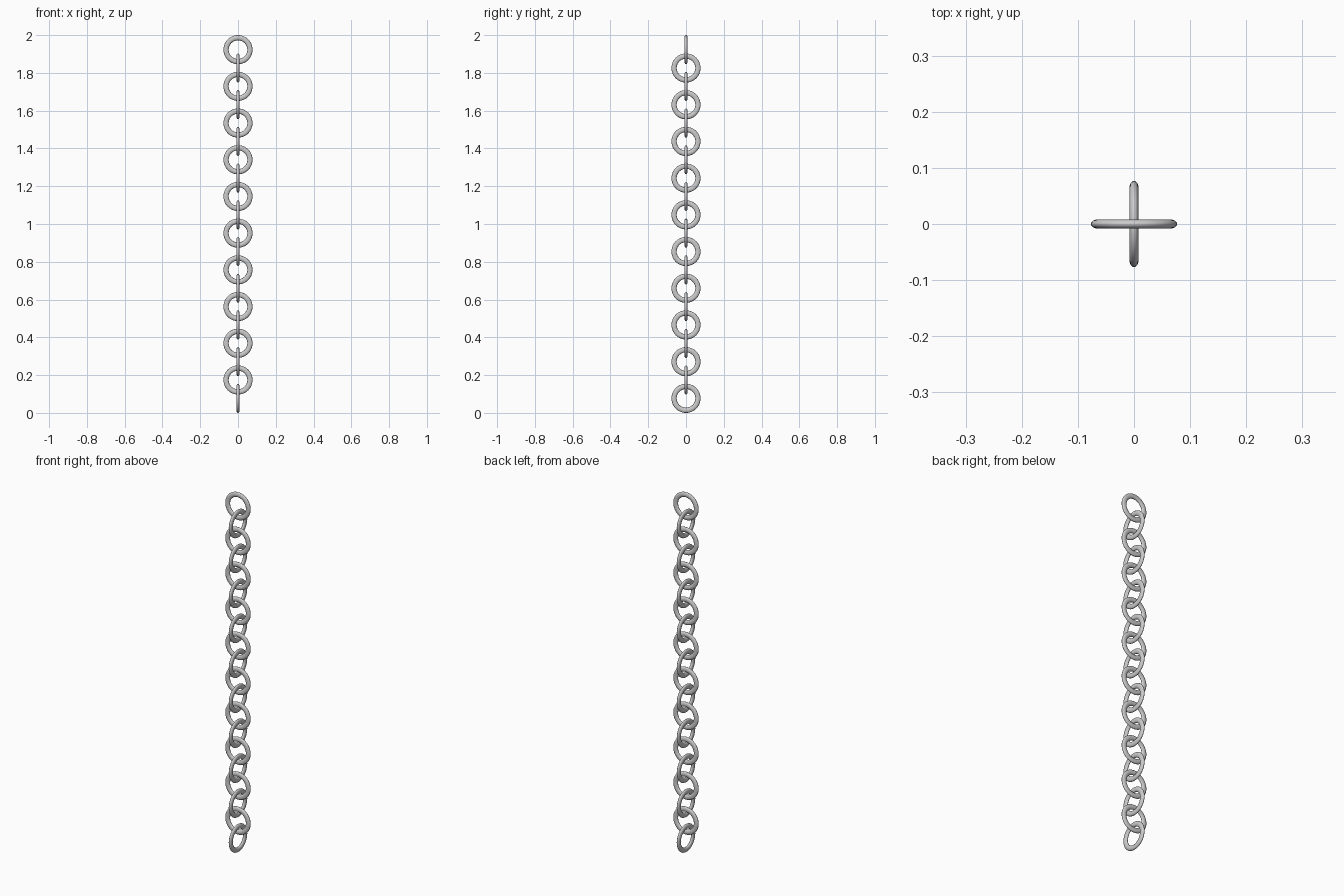
import bpy
from math import pi

if "Cube" in bpy.data.objects:
    bpy.data.objects.remove(bpy.data.objects["Cube"])

COUNT = 20
OUTER = 0.077      # outer radius of a link
TUBE = 0.0138      # radial half-thickness
FLATTEN = 0.61     # links are thinner along their axis
STEP = (2.0 - 2 * OUTER) / (COUNT - 1)


def add_link(i):
    # even links (from the bottom) face x, odd links face the front
    rot = (0, pi / 2, 0) if i % 2 == 0 else (pi / 2, 0, 0)
    bpy.ops.mesh.primitive_torus_add(
        major_radius=OUTER - TUBE, minor_radius=TUBE,
        major_segments=48, minor_segments=16,
        location=(0, 0, OUTER + i * STEP), rotation=rot)
    link = bpy.context.object
    link.name = f"chain_link_{i + 1:02d}"
    link.scale = (1, 1, FLATTEN)
    bpy.ops.object.transform_apply(location=False, rotation=True, scale=True)
    bpy.ops.object.shade_smooth()


# chain of alternating rings
for i in range(COUNT):
    add_link(i)
